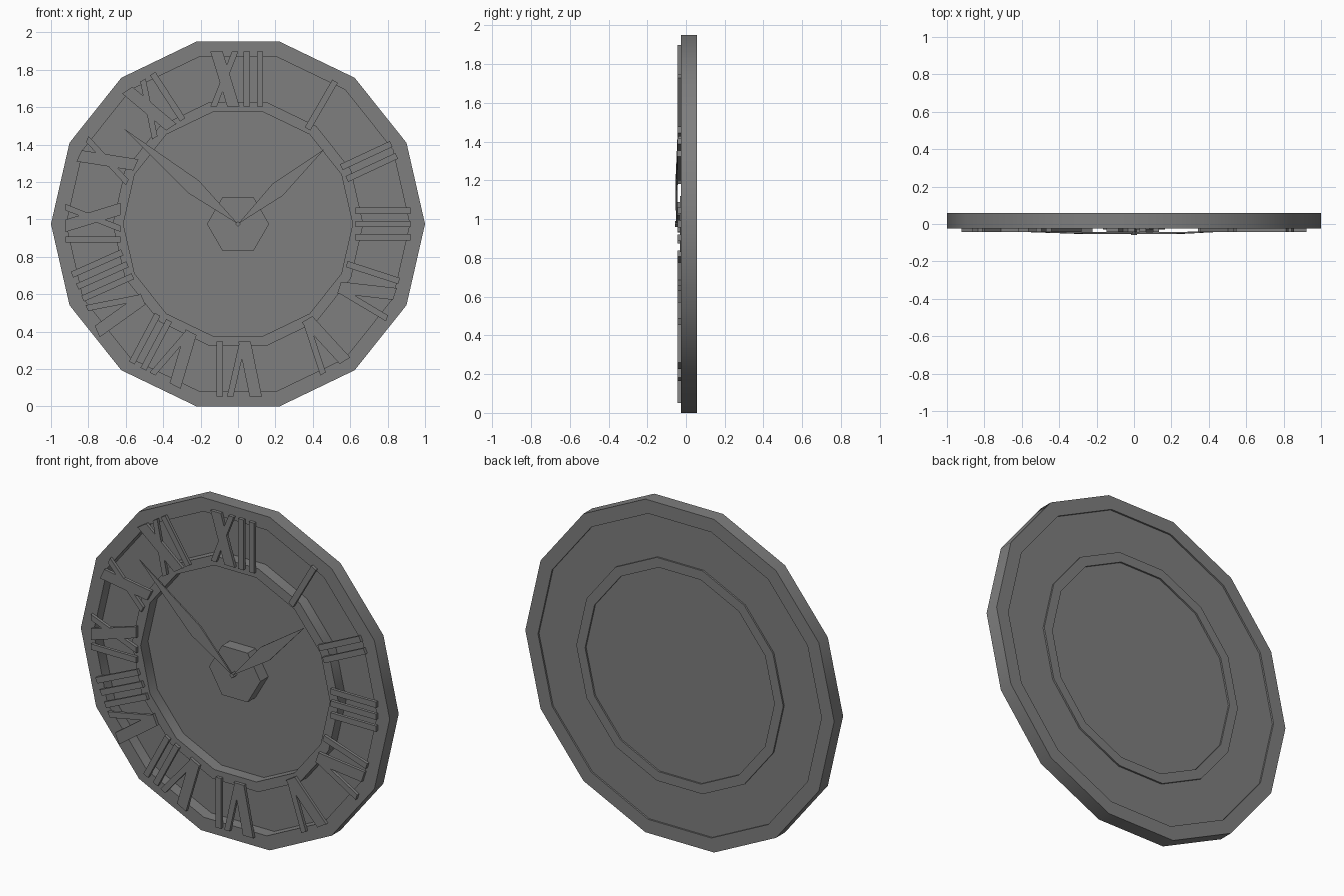
import bpy, bmesh
from math import sin, cos, pi, radians, hypot

if "Cube" in bpy.data.objects:
    bpy.data.objects.remove(bpy.data.objects["Cube"])

CZ = 0.975                 # height of the dial centre
FRONT, BACK = -0.025, 0.058

# Dark grey finish
dark = bpy.data.materials.new("dark_grey")
dark.diffuse_color = (0.21, 0.21, 0.21, 1)
dark.use_nodes = True
dark.node_tree.nodes["Principled BSDF"].inputs["Base Color"].default_value = dark.diffuse_color


def finish(name, bm, smooth=False):
    bmesh.ops.recalc_face_normals(bm, faces=bm.faces)
    me = bpy.data.meshes.new(name)
    bm.to_mesh(me)
    bm.free()
    me.materials.append(dark)
    ob = bpy.data.objects.new(name, me)
    bpy.context.collection.objects.link(ob)
    if smooth:
        bpy.ops.object.select_all(action='DESELECT')
        ob.select_set(True)
        bpy.context.view_layer.objects.active = ob
        bpy.ops.object.shade_smooth_by_angle(angle=radians(35))
    return ob


def prism(bm, pts, y0, y1):
    """Extrude an (x, z) outline from y0 to y1; y may be a list per point."""
    n = len(pts)
    y0 = y0 if isinstance(y0, list) else [y0] * n
    y1 = y1 if isinstance(y1, list) else [y1] * n
    a = [bm.verts.new((x, y, z)) for (x, z), y in zip(pts, y0)]
    b = [bm.verts.new((x, y, z)) for (x, z), y in zip(pts, y1)]
    bm.faces.new(a)
    bm.faces.new(b[::-1])
    for i in range(n):
        j = (i + 1) % n
        bm.faces.new((a[i], b[i], b[j], a[j]))


def ngon(r, n):
    return [(r * cos(2 * pi * i / n), CZ + r * sin(2 * pi * i / n)) for i in range(n)]


def disc(name, r, n, y0, y1):
    bm = bmesh.new()
    prism(bm, ngon(r, n), y0, y1)
    return finish(name, bm)


def ring(name, r_in, r_out, n=14):
    bm = bmesh.new()
    loops = [[bm.verts.new((x, y, z)) for x, z in ngon(r, n)]
             for r, y in ((r_in, FRONT), (r_out, FRONT), (r_out, BACK), (r_in, BACK))]
    for k in range(4):
        a, b = loops[k], loops[(k + 1) % 4]
        for i in range(n):
            j = (i + 1) % n
            bm.faces.new((a[i], b[i], b[j], a[j]))
    return finish(name, bm, smooth=True)


# Dial: two raised rings, thin back panel, hexagonal hub
ring("outer_rim", 0.918, 1.0)
ring("inner_ring", 0.613, 0.67)
disc("back_panel", 0.93, 14, 0.043, 0.048)
disc("hub", 0.166, 6, -0.03, 0.044)
disc("centre_pin", 0.016, 4, -0.058, -0.028)

# Hour marks: slanted bars given as (inner offset, outer offset, width)
BARS = {
    "I": (0.07, [(0, 0, 0.034)]),
    "V": (0.195, [(0.0, -0.06, 0.066), (0.01, 0.077, 0.034)]),
    "X": (0.165, [(0.045, -0.045, 0.066), (-0.06, 0.055, 0.034)]),
}
# bar groups, position angle, facing angle (degrees clockwise from the top)
MARKS = [("I", 35, 30), ("II", 64.5, 65), ("III", 90, 90), ("IV", 117, 108),
         ("V", 145, 149), ("VI", 180, 180), ("VII", 209.5, 208), ("VIII", 242, 246),
         ("IX", 270, 270), ("X", 296, 296), ("XI", 325, 327), ("XII", 0, 0)]
for hour, (groups, pos, face) in enumerate(MARKS, 1):
    bm = bmesh.new()
    cx, cz = 0.776 * sin(radians(pos)), CZ + 0.776 * cos(radians(pos))
    s, c = sin(radians(face)), cos(radians(face))
    u = -sum(BARS[g][0] for g in groups) / 2
    for g in groups:
        adv, bars = BARS[g]
        for lo, hi, w in bars:
            m = u + adv / 2
            quad = [(m + lo - w / 2, -0.147), (m + lo + w / 2, -0.147),
                    (m + hi + w / 2, 0.147), (m + hi - w / 2, 0.147)]
            prism(bm, [(cx + p * c + q * s, cz - p * s + q * c) for p, q in quad],
                  -0.043, FRONT)
        u += adv
    finish(f"hour_mark_{hour}", bm)


# Kite-shaped hands, thinning towards the tip
def hand(name, tx, tz, mid, half):
    length = hypot(tx, tz)
    dx, dz = tx / length, tz / length
    pts = [(0, CZ), (dx * mid - dz * half, CZ + dz * mid + dx * half),
           (tx, CZ + tz), (dx * mid + dz * half, CZ + dz * mid - dx * half)]
    bm = bmesh.new()
    prism(bm, pts, [-0.052, -0.054, -0.042, -0.054], [-0.044, -0.044, -0.037, -0.044])
    finish(name, bm, smooth=True)


hand("hour_hand", 0.46, 0.398, 0.28, 0.042)
hand("minute_hand", -0.61, 0.51, 0.31, 0.044)
